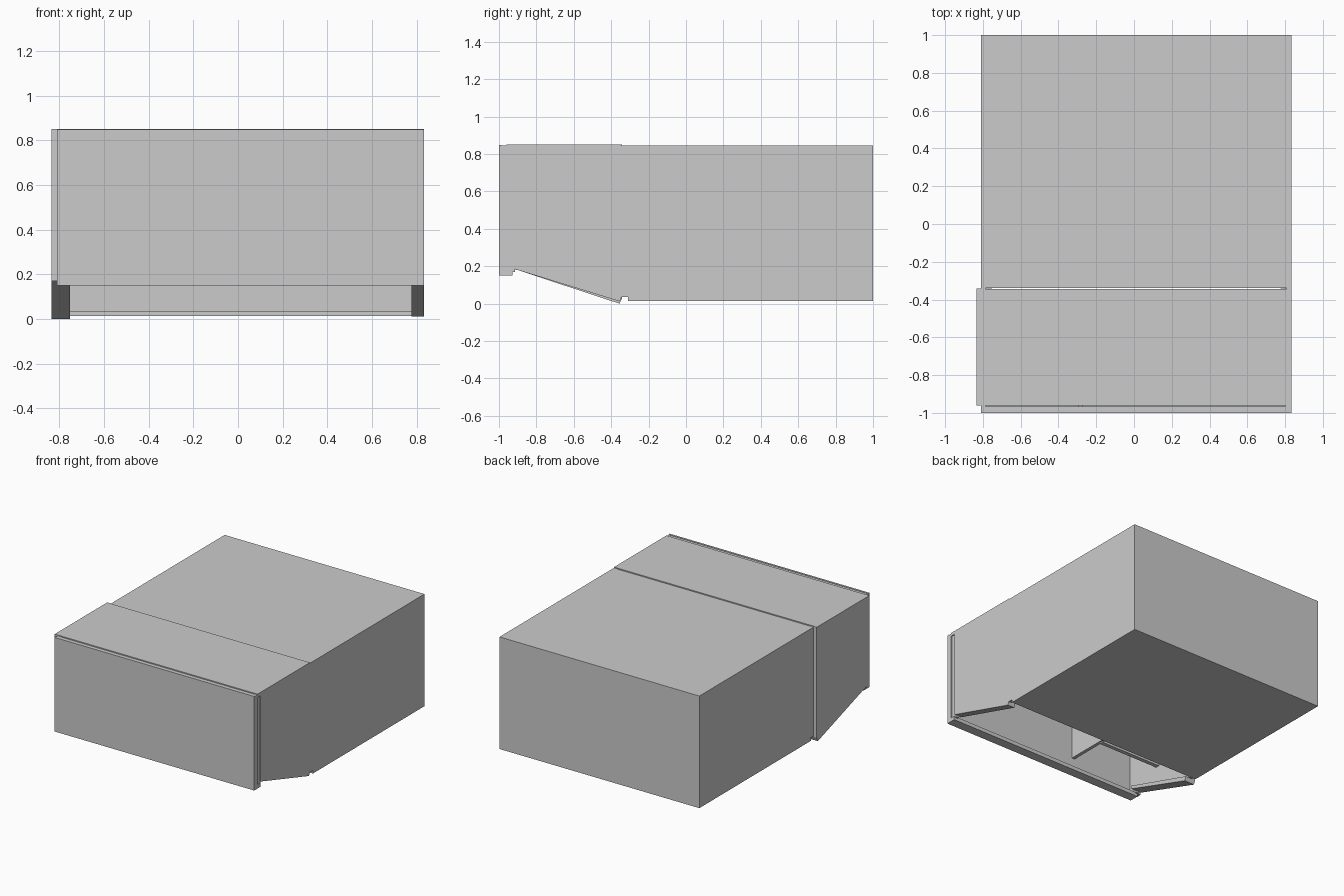
import bpy
import bmesh
from mathutils import Vector

if "Cube" in bpy.data.objects:
    bpy.data.objects.remove(bpy.data.objects["Cube"])


def prism(name, profile, x0, x1):
    """Extrude a closed (y, z) outline between two x positions."""
    bm = bmesh.new()
    face = bm.faces.new([bm.verts.new((x0, y, z)) for y, z in profile])
    new = bmesh.ops.extrude_face_region(bm, geom=[face])["geom"]
    verts = [v for v in new if isinstance(v, bmesh.types.BMVert)]
    bmesh.ops.translate(bm, verts=verts, vec=Vector((x1 - x0, 0, 0)))
    bmesh.ops.recalc_face_normals(bm, faces=bm.faces)
    mesh = bpy.data.meshes.new(name)
    bm.to_mesh(mesh)
    bm.free()
    ob = bpy.data.objects.new(name, mesh)
    bpy.context.collection.objects.link(ob)
    return ob


def box(name, x, y, z):
    return prism(name, [(y[0], z[0]), (y[1], z[0]), (y[1], z[1]), (y[0], z[1])], *x)


L, R, T = -0.81, 0.833, 0.025

# Hollow casing: side walls with cut-away lower front corner
side = [(-0.925, 0.20), (-0.345, 0.035), (-0.31, 0.035), (-0.31, 0.013),
        (1, 0.013), (1, 0.846), (-0.925, 0.846)]
prism("right_wall", side, R - T, R)
prism("left_wall", side, L, L + T)
box("back_wall", (L, R), (1 - T, 1), (0.013, 0.846))
box("bottom_panel", (L, R), (-0.31, 1), (0.013, 0.037))
box("top_panel", (L, R), (-0.34, 1), (0.82, 0.846))

# Raised lid over the front section
box("front_lid", (L, R), (-0.96, -0.345), (0.826, 0.851))

# Flanges under the sloping side edges
def flange(name, x0, x1, low):
    prism(name, [(-0.925, 0.212), (-0.925, 0.188), (-0.355, low), (-0.342, low + 0.03)], x0, x1)


flange("right_flange", R - 0.057, R, 0.012)
flange("left_flange", -0.835, -0.752, 0.0)

# Overlapping outer cover on the left
prism("left_cover", [(-0.925, 0.19), (-0.355, 0.0), (-0.342, 0.03), (-0.342, 0.851),
                     (-0.96, 0.851), (-0.96, 0.17), (-0.925, 0.17)], -0.835, L)

# Front panel as a sheet with folded edges
box("front_panel", (L, R), (-1, -0.985), (0.15, 0.849))
box("front_bottom_fold", (L, R), (-1, -0.928), (0.15, 0.178))
box("front_top_fold", (L, R), (-0.99, -0.965), (0.83, 0.846))
for name, x in (("front_right_fold", (R - 0.02, R)), ("front_left_fold", (L, L + 0.02))):
    box(name, x, (-0.99, -0.96), (0.16, 0.846))
# Inner folds joining the front panel to the side walls
for name, x in (("right_inner_fold", (R - 0.03, R - 0.006)), ("left_inner_fold", (L, L + 0.024))):
    box(name, x, (-0.965, -0.915), (0.17, 0.846))

# Partitions hanging inside the front section
box("inner_divider", (-0.295, -0.27), (-0.985, -0.60), (0.28, 0.826))
box("inner_cross_panel", (L + T, -0.28), (-0.70, -0.67), (0.27, 0.826))
